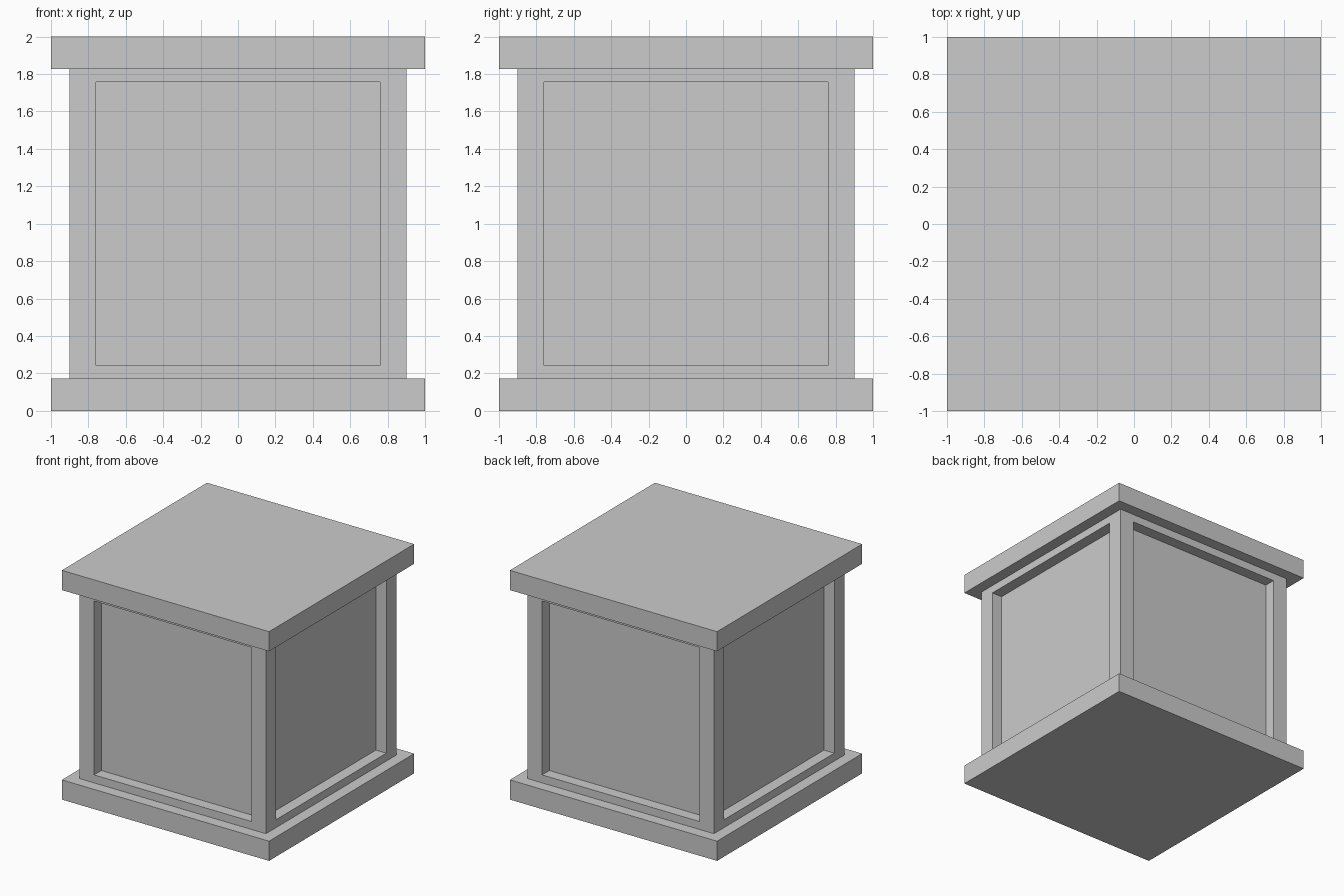
import bpy
import bmesh
from mathutils import Matrix

if "Cube" in bpy.data.objects:
    bpy.data.objects.remove(bpy.data.objects["Cube"])

SLAB = 0.172     # slab thickness
BODY = 1.8       # body cube size
BORDER = 0.2     # frame width around each panel
DEPTH = 0.1      # panel recess depth


def new_box(name, size, z):
    bm = bmesh.new()
    bmesh.ops.create_cube(bm, size=1, matrix=Matrix.Translation((0, 0, z)) @ Matrix.Diagonal((*size, 1)))
    return name, bm


def finish(name, bm):
    mesh = bpy.data.meshes.new(name)
    bmesh.ops.recalc_face_normals(bm, faces=bm.faces[:])
    bm.to_mesh(mesh)
    bm.free()
    obj = bpy.data.objects.new(name, mesh)
    bpy.context.collection.objects.link(obj)
    return obj


# Base and top slabs
for name, z in (("base_slab", SLAB / 2), ("top_slab", 2 - SLAB / 2)):
    finish(*new_box(name, (2, 2, SLAB), z))

# Body with a square recessed panel on each of its four sides
name, bm = new_box("panelled_body", (BODY, BODY, BODY), 1)
bm.normal_update()
sides = [f for f in bm.faces if abs(f.normal.z) < 0.5]
bmesh.ops.inset_individual(bm, faces=sides, thickness=BORDER)
normals = [f.normal.copy() for f in sides]
panels = bmesh.ops.extrude_discrete_faces(bm, faces=sides)["faces"]
for face, normal in zip(panels, normals):
    bmesh.ops.translate(bm, verts=face.verts[:], vec=-normal * DEPTH)
finish(name, bm)
